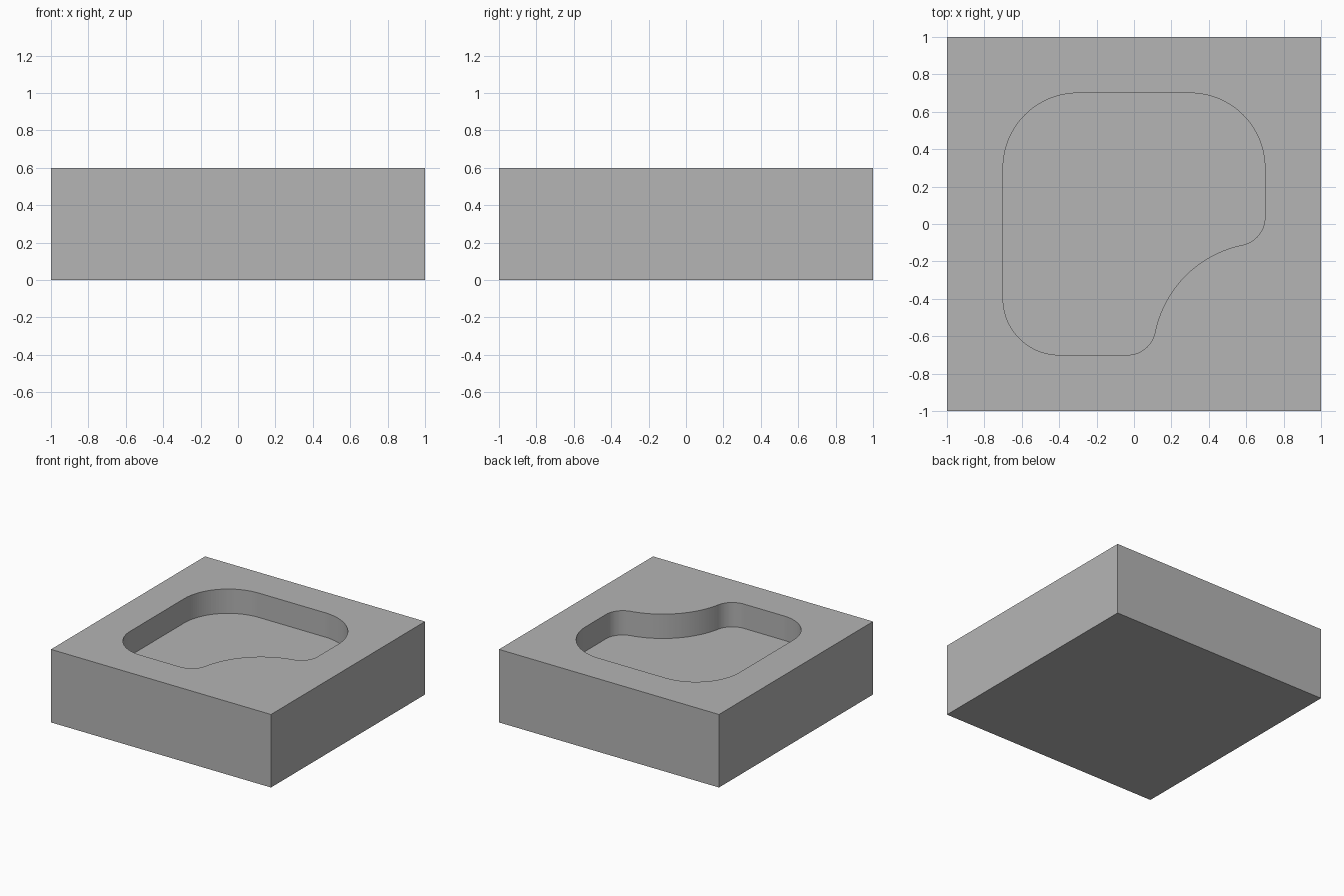
import bpy
import bmesh
from math import cos, sin, atan2, sqrt, pi, degrees, radians

cube = bpy.data.objects.get("Cube")
if cube:
    bpy.data.objects.remove(cube, do_unlink=True)

HALF, HEIGHT, FLOOR = 1.0, 0.6, 0.4
WALL = 0.7                    # pocket wall distance from the centre
SCOOP, FILLET = 0.6, 0.15     # concave corner and its blends

grey = bpy.data.materials.new("plain grey")
grey.use_nodes = True
colour = (0.46, 0.46, 0.46, 1)
grey.diffuse_color = colour
grey.node_tree.nodes["Principled BSDF"].inputs["Base Color"].default_value = colour


def arc(cx, cy, r, start, end, steps=32):
    """Points along an arc, angles in degrees."""
    angles = [radians(start + (end - start) * i / steps) for i in range(steps + 1)]
    return [(cx + r * cos(a), cy + r * sin(a)) for a in angles]


def prism(name, outline, bottom, top):
    """Extrude a closed outline between two heights."""
    bm = bmesh.new()
    face = bm.faces.new([bm.verts.new((x, y, bottom)) for x, y in outline])
    side = bmesh.ops.extrude_face_region(bm, geom=[face])["geom"]
    for v in side:
        if isinstance(v, bmesh.types.BMVert):
            v.co.z = top
    bmesh.ops.recalc_face_normals(bm, faces=bm.faces)
    mesh = bpy.data.meshes.new(name)
    bm.to_mesh(mesh)
    bm.free()
    mesh.materials.append(grey)
    obj = bpy.data.objects.new(name, mesh)
    bpy.context.collection.objects.link(obj)
    return obj


# Pocket outline, anticlockwise; the scoop is symmetric about the diagonal
reach = sqrt((SCOOP + FILLET) ** 2 - FILLET ** 2)
near, far = WALL - FILLET, reach - WALL
turn = degrees(atan2(reach, FILLET))
outline = (
    arc(0.3, 0.3, 0.4, 0, 90)
    + arc(-0.3, 0.3, 0.4, 90, 180)
    + arc(-0.4, -0.4, 0.3, 180, 270)
    + arc(-far, -near, FILLET, -90, turn - 90, 16)
    + arc(WALL, -WALL, SCOOP, 90 + turn, 180 - turn, 48)
    + arc(near, far, FILLET, -turn, 0, 16)
)

# Solid block with the pocket cut into its top
block = prism("block", [(-HALF, -HALF), (HALF, -HALF), (HALF, HALF), (-HALF, HALF)], 0, HEIGHT)
cutter = prism("pocket_cutter", outline, FLOOR, HEIGHT + 0.2)
cutter.hide_render = True
# Drop doubled points where the blends meet the scoop
bm = bmesh.new()
bm.from_mesh(cutter.data)
bmesh.ops.remove_doubles(bm, verts=bm.verts, dist=0.0001)
bm.to_mesh(cutter.data)
bm.free()

cut = block.modifiers.new("pocket", "BOOLEAN")
cut.operation = "DIFFERENCE"
cut.solver = "EXACT"
cut.object = cutter

# Keep the finished block only
bpy.context.view_layer.objects.active = block
block.select_set(True)
bpy.ops.object.modifier_apply(modifier=cut.name)
bpy.data.objects.remove(cutter, do_unlink=True)
